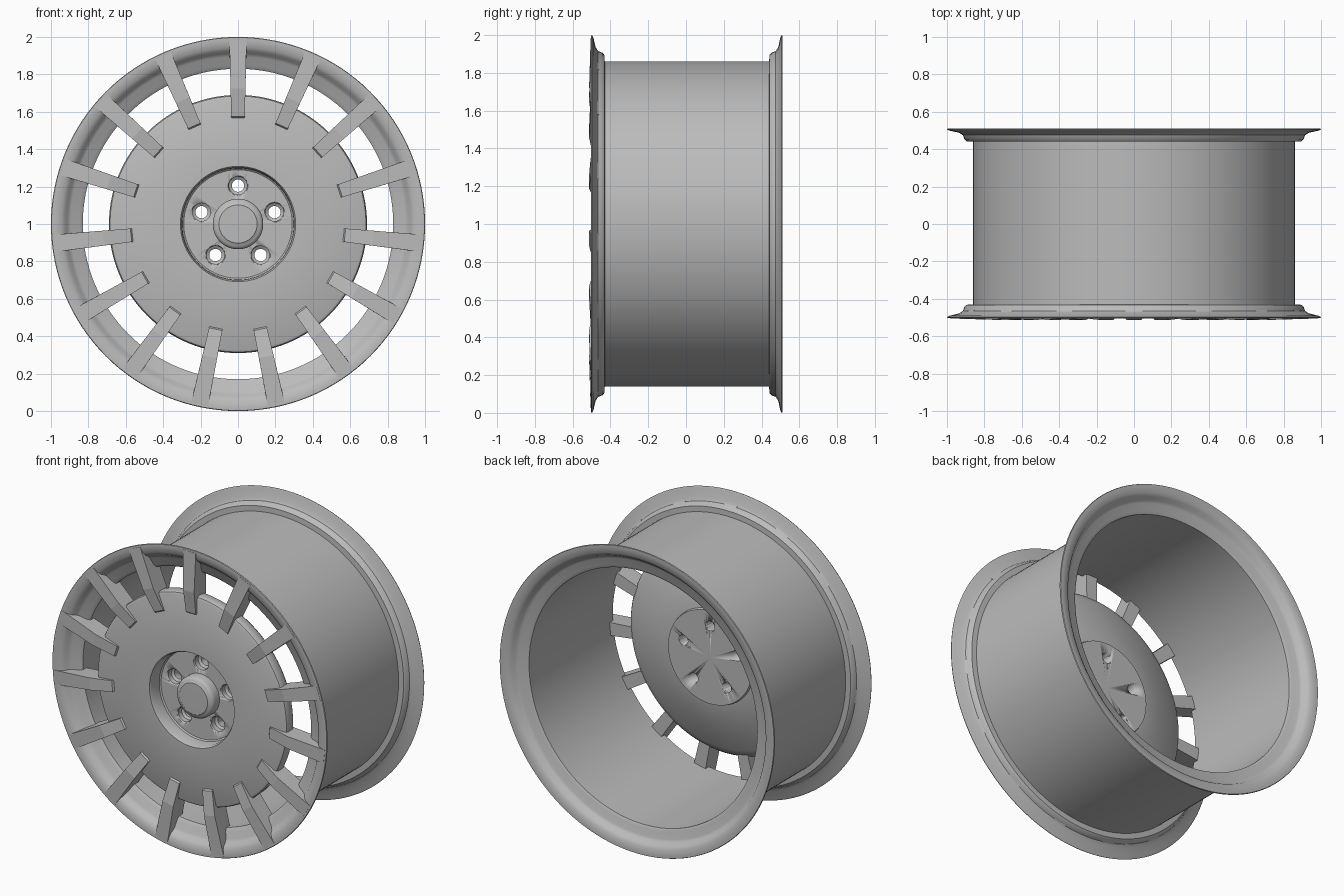
import bpy, bmesh, math
from mathutils import Matrix, Vector

if "Cube" in bpy.data.objects:
    bpy.data.objects.remove(bpy.data.objects["Cube"])

SEGS = 128
metal = bpy.data.materials.new("satin grey metal")
metal.diffuse_color = (0.5, 0.5, 0.5, 1)
metal.use_nodes = True
metal.node_tree.nodes["Principled BSDF"].inputs["Base Color"].default_value = metal.diffuse_color


def finish(name, bm, smooth=True):
    bmesh.ops.recalc_face_normals(bm, faces=bm.faces)
    mesh = bpy.data.meshes.new(name)
    bm.to_mesh(mesh)
    bm.free()
    mesh.materials.append(metal)
    ob = bpy.data.objects.new(name, mesh)
    bpy.context.collection.objects.link(ob)
    bpy.ops.object.select_all(action='DESELECT')
    bpy.context.view_layer.objects.active = ob
    ob.select_set(True)
    if smooth:
        bpy.ops.object.shade_smooth_by_angle(angle=math.radians(35))
    return ob


def lathe(name, profile, closed=False, segs=SEGS, offset=(0, 0, 1)):
    """Spin (radius, y) points about the wheel axis."""
    bm = bmesh.new()
    rings = []
    for r, y in profile:
        if r == 0:
            rings.append([bm.verts.new((0, y, 0))] * segs)
        else:
            rings.append([bm.verts.new((r * math.cos(2 * math.pi * i / segs), y,
                                        r * math.sin(2 * math.pi * i / segs)))
                          for i in range(segs)])
    pairs = list(zip(rings, rings[1:]))
    if closed:
        pairs.append((rings[-1], rings[0]))
    for a, b in pairs:
        for i in range(segs):
            j = (i + 1) % segs
            bm.faces.new(list(dict.fromkeys((a[i], a[j], b[j], b[i]))))
    bmesh.ops.translate(bm, verts=bm.verts, vec=Vector(offset))
    return finish(name, bm)


# Rim: outer barrel and flanges, then the inner surface back to the front
lathe("rim", [
    (1.0, -.497), (.985, -.490), (.935, -.478), (.915, -.465), (.907, -.443),
    (.895, -.432), (.86, -.430),
    (.86, .440), (.895, .442), (.907, .453), (.915, .475), (.935, .488),
    (.985, .499), (1.0, .505),
    (.997, .511), (.98, .511), (.945, .505), (.925, .492), (.912, .470),
    (.895, .460), (.85, .455), (.83, .445),
    (.83, -.425), (.85, -.440), (.895, -.452), (.912, -.465), (.925, -.484),
    (.945, -.497), (.98, -.504), (.997, -.503)], closed=True)

# Centre disc with recessed hub and rear mounting pad
disc = lathe("centre_disc", [
    (0, -.385), (.290, -.385), (.298, -.392), (.300, -.465), (.308, -.480),
    (.672, -.480), (.684, -.474), (.690, -.460), (.688, -.410), (.675, -.392),
    (.64, -.375), (.55, -.335), (.45, -.300), (.36, -.275), (.31, -.268),
    (.305, -.250), (0, -.250)])

# Lug holes: stepped cutters, wide at the front and narrow through the back
for k in range(5):
    a = math.radians(90 + 72 * k)
    cutter = lathe("lug_cutter",
                   [(0, -.45), (.054, -.45), (.054, -.386), (.048, -.378),
                    (.048, -.345), (.033, -.335), (.033, -.20), (0, -.20)],
                   segs=32, offset=(.205 * math.cos(a), 0, 1 + .205 * math.sin(a)))
    cutter.hide_render = True
    bpy.context.view_layer.objects.active = disc
    mod = disc.modifiers.new("lug", 'BOOLEAN')
    mod.operation, mod.object, mod.solver = 'DIFFERENCE', cutter, 'EXACT'
    # keep the cut first, ahead of any shading modifier
    bpy.ops.object.modifier_move_to_index(modifier="lug", index=0)
    bpy.ops.object.modifier_apply(modifier="lug")
    bpy.data.objects.remove(cutter, do_unlink=True)

# Hub cap
lathe("hub_cap", [(0, -.380), (.135, -.380), (.135, -.435), (.130, -.447),
                  (.118, -.455), (.106, -.458), (.102, -.462), (0, -.463)], segs=64)

# Spokes: side profile (radius, y, half width) with a ridge over the windows
SPOKE = [(.560, -.470, .036), (.575, -.490, .036), (.725, -.513, .040),
         (.985, -.505, .046), (.985, -.497, .046), (.925, -.475, .045),
         (.900, -.445, .044), (.845, -.425, .043), (.845, -.390, .043),
         (.660, -.390, .038), (.600, -.450, .037)]
for k in range(15):
    bm = bmesh.new()
    left = [bm.verts.new((-w, y, r)) for r, y, w in SPOKE]
    right = [bm.verts.new((w, y, r)) for r, y, w in SPOKE]
    bm.faces.new(left)
    bm.faces.new(right[::-1])
    n = len(SPOKE)
    for i in range(n):
        j = (i + 1) % n
        bm.faces.new((left[i], right[i], right[j], left[j]))
    bm.transform(Matrix.Translation((0, 0, 1)) @ Matrix.Rotation(math.radians(24 * k), 4, 'Y'))
    finish(f"spoke_{k + 1}", bm, smooth=False)
